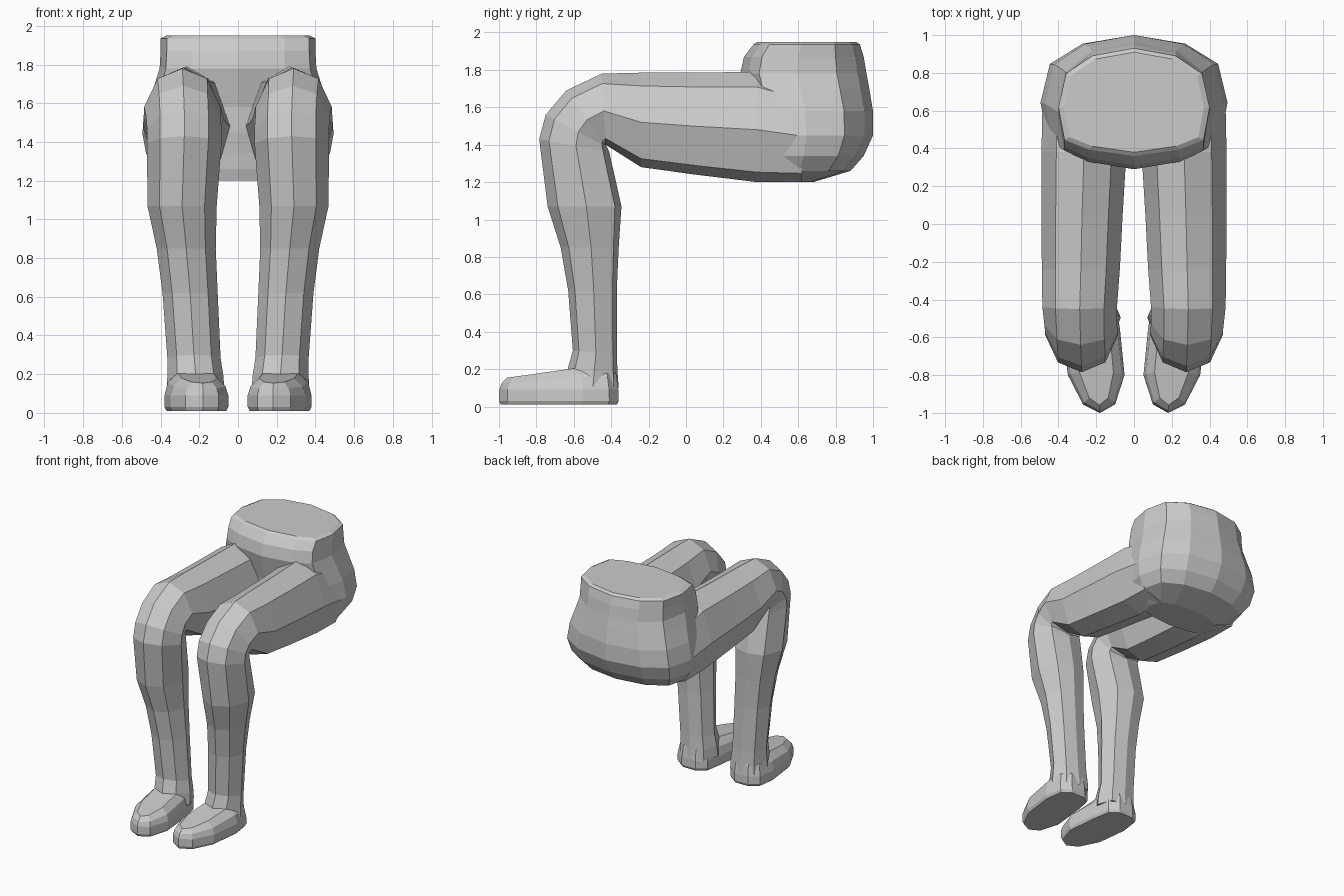
import bpy, bmesh
from mathutils import Vector

cube = bpy.data.objects.get("Cube")
if cube:
    bpy.data.objects.remove(cube, do_unlink=True)

grey = bpy.data.materials.new("plain grey")
grey.use_nodes = True
colour = (0.6, 0.6, 0.6, 1)
grey.diffuse_color = colour
grey.node_tree.nodes["Principled BSDF"].inputs["Base Color"].default_value = colour


def loft(name, rings, mirrored=False):
    """Skin a list of equal-length point rings and cap both ends."""
    bm = bmesh.new()
    loops = [[bm.verts.new(p) for p in ring] for ring in rings]
    n = len(loops[0])
    for a, b in zip(loops, loops[1:]):
        for i in range(n):
            j = (i + 1) % n
            bm.faces.new((a[i], a[j], b[j], b[i]))
    bm.faces.new(loops[0])
    bm.faces.new(loops[-1])
    bmesh.ops.recalc_face_normals(bm, faces=bm.faces)
    mesh = bpy.data.meshes.new(name)
    bm.to_mesh(mesh)
    bm.free()
    mesh.materials.append(grey)
    obj = bpy.data.objects.new(name, mesh)
    bpy.context.collection.objects.link(obj)
    if mirrored:
        obj.modifiers.new("Mirror", 'MIRROR').use_mirror_merge = False
    return obj


def both_sides(half):
    """Close a half outline that starts and ends on its centre line."""
    return half + [(-u, v) for u, v in half[-2:0:-1]]


# Pelvis: stacked rings of (height, half width, front y, back y)
hip_outline = both_sides([(0, 1), (.55, .86), (.9, .53), (1, -.1),
                          (.92, -.7), (.6, -.88), (0, -1)])
hip_rings = [
    (1.95, .37, .38, .91), (1.935, .40, .36, .93), (1.87, .40, .31, .95),
    (1.78, .405, .29, .965), (1.70, .43, .31, .98), (1.58, .47, .34, 1),
    (1.45, .495, .35, 1), (1.34, .475, .37, .95), (1.26, .42, .38, .88),
    (1.20, .29, .40, .68)]
loft("pelvis", [[(w * u, (f + b) / 2 + v * (b - f) / 2, z) for u, v in hip_outline]
                for z, w, f, b in hip_rings])

# Legs: rings of (front y, front z, back y, back z, inner x, outer x)
leg_section = both_sides([(0, 1), (.65, .72), (1, -.05), (.7, -.82), (0, -1)])
leg_rings = [
    (.62, 1.72, .62, 1.20, .05, .485),
    (.38, 1.79, .38, 1.20, .04, .49),
    (.05, 1.785, .05, 1.24, .06, .49),
    (-.24, 1.785, -.24, 1.28, .075, .488),
    (-.45, 1.78, -.43, 1.40, .09, .485),
    (-.64, 1.69, -.43, 1.39, .09, .475),
    (-.75, 1.56, -.42, 1.385, .085, .47),
    (-.785, 1.43, -.41, 1.36, .085, .47),
    (-.74, 1.07, -.345, 1.07, .11, .468),
    (-.67, .85, -.36, .85, .115, .42),
    (-.63, .62, -.37, .62, .105, .39),
    (-.605, .30, -.37, .27, .09, .365),
    (-.63, .21, -.365, .17, .075, .365),
    (-.65, .10, -.36, .10, .07, .37)]


def leg_ring(fy, fz, by, bz, xi, xo):
    front, back = Vector((0, fy, fz)), Vector((0, by, bz))
    centre = (front + back) / 2 + Vector(((xi + xo) / 2, 0, 0))
    return [centre + (front - back) / 2 * v + Vector(((xo - xi) / 2 * u, 0, 0))
            for u, v in leg_section]


loft("legs", [leg_ring(*r) for r in leg_rings], mirrored=True)

# Feet: one sole outline, shrunk for the rounded sole and the sloping instep
sole = [(.18, -1), (.27, -.955), (.35, -.8), (.38, -.55), (.36, -.41), (.29, -.36),
        (.17, -.36), (.10, -.41), (.075, -.55), (.05, -.8), (.10, -.955)]


def foot_ring(z, sx, sy, slope=0):
    ring = []
    for x, y in sole:
        mid = .21 + .05 * (y + .55)
        px, py = mid + (x - mid) * sx, -.68 + (y + .68) * sy
        ring.append((px, py, z + slope * (py + .95)))
    return ring


loft("feet", [foot_ring(.01, .93, .97), foot_ring(.03, 1, 1), foot_ring(.09, 1, .995),
              foot_ring(.125, .9, .96, .08), foot_ring(.155, .6, .87, .14)],
     mirrored=True)
